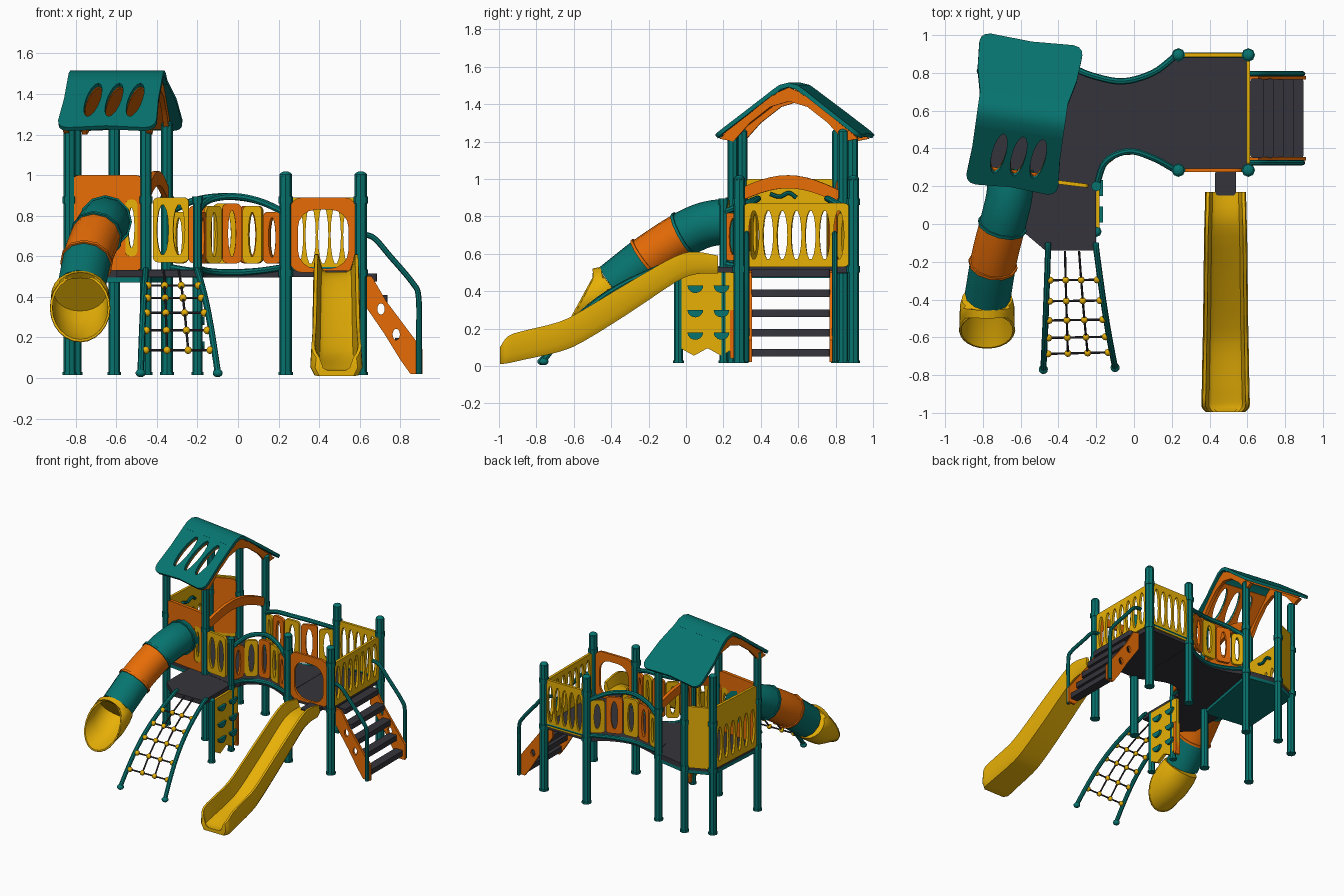
import bpy, bmesh, math
from mathutils import Vector, Matrix

if "Cube" in bpy.data.objects:
    bpy.data.objects.remove(bpy.data.objects["Cube"])


def material(name, rgb):
    m = bpy.data.materials.new(name)
    m.use_nodes = True
    m.diffuse_color = (*rgb, 1)
    m.node_tree.nodes["Principled BSDF"].inputs["Base Color"].default_value = (*rgb, 1)
    return m


TEAL = material("teal", (0.002, 0.175, 0.16))
ORANGE = material("orange", (0.82, 0.155, 0.002))
YELLOW = material("yellow", (0.83, 0.45, 0.002))
DARK = material("charcoal", (0.034, 0.034, 0.044))
made = []


def add(name, mesh, mat):
    mesh.materials.clear()
    mesh.materials.append(mat)
    ob = bpy.data.objects.new(name, mesh)
    bpy.context.collection.objects.link(ob)
    made.append(ob)
    return ob


def from_curve(name, loops, mat, matrix=None, cyclic=False, **settings):
    cu = bpy.data.curves.new(name, 'CURVE')
    for key, val in settings.items():
        setattr(cu, key, val)
    for pts in loops:
        sp = cu.splines.new('POLY')
        sp.points.add(len(pts) - 1)
        sp.use_cyclic_u = cyclic
        for v, p in zip(sp.points, pts):
            v.co = (*p, 1) if len(p) == 3 else (*p, 0, 1)
    tmp = bpy.data.objects.new(name, cu)
    bpy.context.collection.objects.link(tmp)
    deps = bpy.context.evaluated_depsgraph_get()
    mesh = bpy.data.meshes.new_from_object(tmp.evaluated_get(deps))
    bpy.data.objects.remove(tmp)
    if matrix:
        mesh.transform(matrix)
    return add(name, mesh, mat)


def plate(name, loops, t, mat, matrix):
    """Flat outline, with further loops as holes, given a thickness."""
    return from_curve(name, loops, mat, matrix, True, dimensions='2D',
                      fill_mode='BOTH', extrude=t / 2)


def smooth(pts, n=6):
    """Catmull-Rom points through a path."""
    p = [Vector(a) for a in pts]
    p = [2 * p[0] - p[1]] + p + [2 * p[-1] - p[-2]]
    out = []
    for a, b, c, d in zip(p, p[1:], p[2:], p[3:]):
        for i in range(n):
            t = i / n
            out.append(0.5 * (2 * b + (c - a) * t + (2 * a - 5 * b + 4 * c - d) * t * t
                              + (3 * b - a - 3 * c + d) * t ** 3))
    return out + [p[-2]]


def tube(name, pts, r, mat, n=6):
    return from_curve(name, [smooth(pts, n)], mat, dimensions='3D', bevel_depth=r,
                      bevel_resolution=4 if r > 0.05 else 2, use_fill_caps=True)


def frame(origin, x, y):
    x, y = Vector(x).normalized(), Vector(y).normalized()
    m = Matrix((x, y, x.cross(y))).transposed().to_4x4()
    m.translation = origin
    return m


def wall(p, q):
    """Upright frame running from p to q, with its length."""
    d = Vector((q[0] - p[0], q[1] - p[1], 0))
    return frame((p[0], p[1], 0), d, (0, 0, 1)), d.length


def rrect(x0, x1, y0, y1, r):
    out = []
    for k, (cx, cy) in enumerate([(x1 - r, y1 - r), (x0 + r, y1 - r), (x0 + r, y0 + r), (x1 - r, y0 + r)]):
        for i in range(5):
            a = math.pi / 2 * (k + i / 4)
            out.append((cx + r * math.cos(a), cy + r * math.sin(a)))
    return out


def oval(cx, cy, rx, ry, n=14):
    return [(cx + rx * math.cos(math.tau * i / n), cy + ry * math.sin(math.tau * i / n)) for i in range(n)]


def slotted(name, p, q, z0, z1, n, mat, gap=0.03, open_width=0.36, top=0.0):
    """Barrier with a row of oval slots and an optional solid top band."""
    m, w = wall(p, q)
    step = (w - 2 * gap) / n
    mid, half = (z0 + z1 - top) / 2, (z1 - top - z0) / 2
    holes = [oval(gap + step * (i + 0.5), mid, step * open_width, half * 0.78) for i in range(n)]
    plate(name, [rrect(gap * 0.6, w - gap * 0.6, z0, z1, 0.025)] + holes, 0.02, mat, m)


def loft(name, rings, mat, end_cap=True, thickness=0):
    bm = bmesh.new()
    vs = [[bm.verts.new(p) for p in ring] for ring in rings]
    n = len(vs[0])
    for a, b in zip(vs, vs[1:]):
        for i in range(n):
            bm.faces.new((a[i], a[(i + 1) % n], b[(i + 1) % n], b[i]))
    bm.faces.new(vs[0])
    if end_cap:
        bm.faces.new(vs[-1])
    bmesh.ops.recalc_face_normals(bm, faces=bm.faces)
    me = bpy.data.meshes.new(name)
    bm.to_mesh(me)
    bm.free()
    ob = add(name, me, mat)
    if thickness:
        ob.modifiers.new("shell", 'SOLIDIFY').thickness = thickness


def ball(name, loc, scale, mat, u=12):
    bm = bmesh.new()
    bmesh.ops.create_uvsphere(bm, u_segments=u, v_segments=u // 2 + 1, radius=1,
                              matrix=Matrix.Translation(loc) @ Matrix.Diagonal((*scale, 1)))
    me = bpy.data.meshes.new(name)
    bm.to_mesh(me)
    bm.free()
    add(name, me, mat)


def post(name, p, top, r=0.029):
    tube(name, [(*p, 0.015), (*p, top)], r, TEAL, 1)
    ball(name + "_cap", (*p, top), (r, r, r * 0.6), TEAL)
    for z, h in ((0.015, 0.015), (0.5, 0.035), (0.86, 0.035)):
        if z < top:
            tube(name + "_collar", [(*p, z), (*p, z + h)], r + 0.005, TEAL, 1)


# Posts
A, B, C, D, E = (-0.83, 0.30), (-0.80, 0.81), (-0.61, 0.89), (-0.35, 0.84), (-0.455, 0.25)
F, G = (-0.20, 0.20), (-0.20, -0.04)
P = [(0.235, 0.285), (0.605, 0.285), (0.605, 0.895), (0.235, 0.895)]
for p in (A, B, C, D, E):
    post("tower_post", p, 1.25)
for p in P:
    post("platform_post", p, 1.0, 0.031)
post("bridge_post", F, 0.88, 0.022)
post("climb_post", G, 0.5, 0.024)

# Decks: tower, entry, bridge and platform
waist_back = [(-0.33, 0.83), (-0.22, 0.785), (-0.06, 0.755), (0.1, 0.80), (0.22, 0.89)]
waist_front = [(-0.2, 0.2), (-0.15, 0.33), (-0.03, 0.385), (0.1, 0.35), (0.22, 0.285)]
lift = lambda pts, z: [(x, y, z) for x, y in pts]
level = Matrix.Translation((0, 0, 0.515))
edge = [tuple(v[:2]) for v in smooth(lift(waist_back, 0)) + smooth(lift(waist_front, 0))[::-1]]
plate("bridge_deck", [edge], 0.04, DARK, level)
plate("tower_deck", [[A, B, C, D, (-0.3, 0.81), (-0.17, 0.27), F, E]], 0.038, DARK, level)
plate("tower_deck_underside", [[A, B, C, D, E]], 0.025, TEAL, Matrix.Translation((0, 0, 0.484)))
plate("entry_deck", [[(-0.6, 0.28), (-0.6, -0.03), (-0.47, -0.14), (-0.2, -0.14), (-0.2, 0.25)]], 0.035, DARK, level)
plate("platform_deck", [[P[0], P[1], P[2], P[3], (0.2, 0.87), (0.2, 0.3)]], 0.036, DARK, level)

# Tower walls
m, w = wall(A, E)
plate("tube_wall", [rrect(0.01, w - 0.01, 0.53, 1.0, 0.04), rrect(w - 0.1, w - 0.04, 0.6, 0.88, 0.025)], 0.025, ORANGE, m)
plate("tube_wall_insert", [rrect(w - 0.11, w - 0.03, 0.59, 0.89, 0.03), oval(w - 0.07, 0.74, 0.015, 0.1)], 0.018, YELLOW, m)
slotted("tower_left_wall", A, B, 0.52, 1.0, 6, YELLOW, top=0.13)
tube("tower_left_grip", [(-0.795, 0.45, 0.92), (-0.79, 0.5, 0.905), (-0.785, 0.55, 0.925), (-0.785, 0.59, 0.9)], 0.011, TEAL)
m, w = wall(B, C)
plate("tower_corner_wall", [rrect(0.01, w - 0.01, 0.52, 1.0, 0.03)], 0.02, YELLOW, m)
plate("tower_corner_lining", [rrect(0.02, w - 0.02, 0.56, 0.99, 0.03)], 0.009, ORANGE, Matrix.Translation((0.006, -0.0135, 0)) @ m)
m, w = wall(E, D)
arch = [(w * t, 0.93 + 0.09 * math.sin(math.pi * t)) for t in [i / 12 for i in range(13)]]
plate("tower_arch", [arch + [(x, z - 0.07) for x, z in arch[::-1]]], 0.025, ORANGE, m)
slotted("entry_wall", (-0.43, 0.225), (-0.23, 0.2), 0.57, 0.89, 2, YELLOW, 0.02)

# Roof, turned slightly with the tower
turn = Matrix.Rotation(math.radians(-8), 3, 'Z')
ex, ey, ez = turn @ Vector((1, 0, 0)), turn @ Vector((0, 1, 0)), Vector((0, 0, 1))
centre = Vector((-0.595, 0.58, 0))
for side, name, wide in ((-1, "front", 0.245), (1, "back", 0.275)):
    down = (ey * side * 0.32 - ez * 0.245).normalized()
    normal = ex.cross(down) * side
    start = centre + ey * side * 0.085 + ez * 1.463
    length = 0.39
    right = [(0.235, 0), (wide - 0.01, 0.16), (wide, length - 0.06), (wide - 0.006, length - 0.03),
             (wide - 0.025, length - 0.008), (wide - 0.055, length)]
    outline = right + [(0, length - 0.015)] + [(-x, y) for x, y in right[::-1]]
    slots = [[(x + 0.036 * math.cos(a) - 0.012 * math.sin(a), 0.165 + 0.135 * math.sin(a))
              for a in [math.tau * i / 16 for i in range(16)]] for x in (-0.09, 0.015, 0.12)] if side < 0 else []
    plate("roof_" + name, [outline] + slots, 0.022, TEAL, frame(start, ex, down))
    plate("roof_lining_" + name, [rrect(-0.21, 0.21, 0, 0.36, 0.02)] + slots, 0.012, ORANGE,
          frame(start - normal * 0.018, ex, down))
arc = [(-0.095, 1.47), (-0.05, 1.502), (0, 1.515), (0.05, 1.502), (0.095, 1.47)]
plate("roof_ridge", [arc + [(y * 0.85, z - 0.024) for y, z in arc[::-1]]], 0.47, TEAL, frame(centre, ey, ez))
half = [(0.375, 1.215), (0.3, 1.2), (0.21, 1.30), (0.1, 1.385)]
gable = [(0, 1.49), (0.09, 1.45)] + half + [(0, 1.415)] + [(-y, z) for y, z in half[::-1]] + [(-0.09, 1.45)]
for s in (-1, 1):
    plate("gable", [gable], 0.025, ORANGE, frame(centre + ex * s * 0.205, ey, ez))

# Bridge barriers: curved rails with alternating panels
for path, colours in ((waist_front, (ORANGE, YELLOW)), (waist_back, (YELLOW, ORANGE))):
    pts = smooth(lift(path, 0), 5)
    n = len(pts) - 1
    for base, bow, r in ((0.82, 0.075, 0.017), (0.545, -0.025, 0.016)):
        tube("bridge_rail", [(p.x, p.y, base + bow * math.sin(math.pi * i / n)) for i, p in enumerate(pts)], r, TEAL, 1)
    for k in range(5):
        rise = 0.06 * math.sin(math.pi * (k + 0.5) / 5)
        slotted("bridge_panel", pts[k * 4], pts[k * 4 + 4], 0.565, 0.80 + rise, 1, colours[k % 2], 0.008, 0.22)

# Platform walls
m, w = wall(P[0], P[1])
plate("slide_arch", [rrect(0.02, w - 0.02, 0.52, 0.89, 0.06), rrect(0.06, w - 0.06, 0.54, 0.83, 0.09)], 0.018, ORANGE, m)
slotted("platform_side_wall", P[1], P[2], 0.53, 0.87, 7, YELLOW, 0.04)
slotted("platform_back_wall", P[3], P[2], 0.52, 0.89, 5, YELLOW, 0.03, 0.41)
tube("platform_back_rail", [(*P[3], 0.54), (*P[2], 0.54)], 0.013, TEAL, 1)

# Open slide: trough swept down a path of (y, floor, rim)
stations = [(0.17, 0.515, 0.59), (0.05, 0.51, 0.61), (-0.06, 0.465, 0.585), (-0.3, 0.305, 0.45), (-0.55, 0.15, 0.30),
            (-0.68, 0.095, 0.235), (-0.86, 0.055, 0.19), (-0.95, 0.035, 0.16), (-0.995, 0.03, 0.10)]
rings = []
for i, (y, z, top) in enumerate(smooth(stations, 3)):
    hw, x = 0.108 + 0.001 * i - max(0, i - 21) ** 2 * 0.003, 0.485
    rim = [(hw - 0.006, top), (hw - 0.022, top), (hw - 0.04, z + 0.02), (hw - 0.06, z + 0.008)]
    under = [(0.02 - hw, z - 0.02), (hw - 0.02, z - 0.02), (hw, z + 0.02)]
    rings.append([(x + u, y, max(v, 0.005)) for u, v in rim + [(-u, v) for u, v in rim[::-1]]
                  + [(-hw, z + 0.02)] + under])
loft("slide", rings, YELLOW)
plate("slide_link", [rrect(0.43, 0.54, 0.15, 0.29, 0.02)], 0.03, DARK, level)

# Tube slide with collars and a scooped mouth
line = smooth([(-0.65, 0.29, 0.77), (-0.66, 0.15, 0.765), (-0.69, 0.02, 0.72),
               (-0.74, -0.18, 0.595), (-0.775, -0.385, 0.435)], 6)
for a, b, mat in ((0, 13, TEAL), (13, 19, ORANGE), (19, 24, TEAL)):
    tube("tube_section", line[a:b + 1], 0.122, mat, 1)
for i, mat in ((3, TEAL), (13, TEAL), (19, ORANGE)):
    d = (line[i + 1] - line[i - 1]).normalized() * 0.008
    tube("tube_collar", [line[i] - d, line[i] + d], 0.131, mat, 1)
mouth = []
for y, z, r, dy, dz in ((-0.405, 0.42, 0.128, -0.07, 0.09), (-0.43, 0.405, 0.134, -0.035, 0.118),
                        (-0.49, 0.372, 0.135, 0.0, 0.145), (-0.565, 0.345, 0.137, 0.09, 0.155),
                        (-0.57, 0.345, 0.145, 0.09, 0.165)):
    mouth.append([(-0.778 + r * c, y + dy * s, z + dz * s)
                  for c, s in ((math.cos(math.tau * i / 24), math.sin(math.tau * i / 24)) for i in range(24))])
loft("tube_mouth", mouth, YELLOW, False, 0.01)

# Rope ladder: bowed rails, ropes and balls
tops, feet = [Vector((x, -0.13, 0.53)) for x in (-0.455, -0.2)], [Vector((-0.48, -0.77, 0.03)), Vector((-0.1, -0.76, 0.03))]


def grid(c, r):
    flat = tops[0].lerp(feet[0], r).lerp(tops[1].lerp(feet[1], r), c)
    return flat + Vector((0, -0.042, 0.056)) * math.sin(math.pi * r)


for c, f in enumerate(feet):
    tube("ladder_rail", [tops[c] + Vector((0, 0.03, 0))] + [grid(c, i / 8) for i in range(9)], 0.016, TEAL, 3)
    ball("ladder_foot", f - Vector((0, 0, 0.006)), (0.025, 0.025, 0.02), TEAL)
cols, rows = (0.06, 0.35, 0.64, 0.94), [0.22 + 0.155 * i for i in range(5)]
for r in rows:
    tube("rope_rung", [grid(0, r), grid(1, r)], 0.006, DARK, 1)
    for c in cols:
        ball("rope_ball", grid(c, r), (0.019,) * 3, YELLOW, 10)
for c in cols[1:3]:
    tube("rope_line", [grid(c, 0.02)] + [grid(c, r) for r in rows], 0.006, DARK, 1)

# Climbing wall with half-round pocket holds and an orange end strip
m, w = wall((-0.195, -0.03), (-0.195, 0.26))
base = [(w * i / 8, 0.075 + 0.02 * math.cos(i * 1.57)) for i in range(9)]
plate("climbing_wall", [base + [(w, 0.5), (0, 0.5)]], 0.025, YELLOW, m)
plate("climbing_wall_end", [rrect(w - 0.025, w, 0.04, 0.3, 0.01)], 0.04, ORANGE, m)
pocket = oval(0, 0, 0.042, 0.04, 20)[10:] + [(0.042, 0)]
for y in (0.08, 0.22):
    for z in (0.18, 0.3, 0.43):
        plate("climbing_hold", [[(y + u, z + v) for u, v in pocket]], 0.06, TEAL, m)

# Stairs: treads, stringers and handrails
for i in range(5):
    x, z = 0.655 + 0.053 * i, 0.495 - 0.106 * i
    plate("stair_tread", [rrect(x - 0.04, x + 0.03, 0.35, 0.77, 0.015)], 0.04, DARK, Matrix.Translation((0, 0, z)))
side = [(0.61, 0.51), (0.66, 0.5), (0.73, 0.38), (0.82, 0.26), (0.91, 0.14), (0.91, 0.02),
        (0.85, 0.02), (0.8, 0.09), (0.72, 0.22), (0.61, 0.38)]
for y, out in ((0.345, -0.02), (0.775, 0.02)):
    m = frame((0, y, 0), (1, 0, 0), (0, 0, 1))
    plate("stair_stringer", [side, oval(0.705, 0.34, 0.018, 0.028), oval(0.78, 0.215, 0.018, 0.028)], 0.018, ORANGE, m)
    tube("stair_handrail", [(x, y + out, z) for x, z in ((0.605, 0.71), (0.67, 0.69), (0.75, 0.6), (0.86, 0.47),
                                                         (0.89, 0.4), (0.892, 0.2), (0.892, 0.02))], 0.014, TEAL)

# Smooth round parts, keep edges sharp
bpy.ops.object.select_all(action='DESELECT')
for ob in made:
    ob.select_set(True)
bpy.context.view_layer.objects.active = made[0]
bpy.ops.object.shade_smooth_by_angle(angle=math.radians(35))
